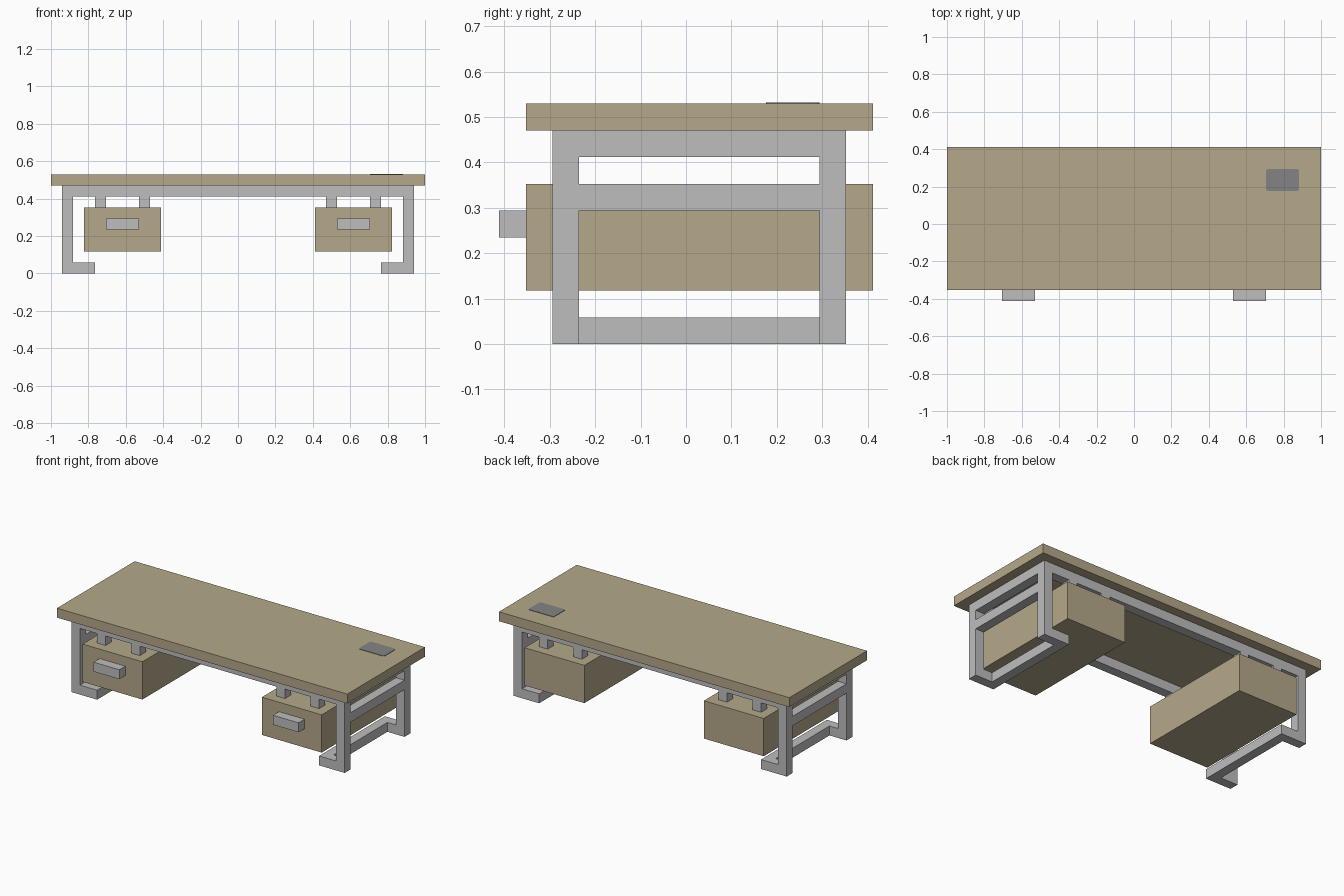
import bpy
import bmesh

# Every measure sits on a regular grid of this size
U = 1 / 17

cube = bpy.data.objects.get("Cube")
if cube:
    bpy.data.objects.remove(cube, do_unlink=True)


def make_material(name, r, g, b):
    mat = bpy.data.materials.new(name)
    mat.use_nodes = True
    mat.diffuse_color = (r, g, b, 1)
    mat.node_tree.nodes["Principled BSDF"].inputs["Base Color"].default_value = (r, g, b, 1)
    return mat


wood = make_material("tan wood", 0.462, 0.397, 0.254)
metal = make_material("light grey metal", 0.515, 0.515, 0.515)
inlay = make_material("dark grey inlay", 0.231, 0.231, 0.235)


def finish(name, bm, mat):
    bmesh.ops.recalc_face_normals(bm, faces=bm.faces)
    mesh = bpy.data.meshes.new(name)
    bm.to_mesh(mesh)
    bm.free()
    mesh.materials.append(mat)
    obj = bpy.data.objects.new(name, mesh)
    bpy.context.collection.objects.link(obj)
    return obj


def prism(name, outline, y0, y1, mat):
    """Extrude an x-z outline from y0 to y1, all in grid units."""
    bm = bmesh.new()
    face = bm.faces.new([bm.verts.new((x * U, y0 * U, z * U)) for x, z in outline])
    new = bmesh.ops.extrude_face_region(bm, geom=[face])["geom"]
    verts = [v for v in new if isinstance(v, bmesh.types.BMVert)]
    bmesh.ops.translate(bm, verts=verts, vec=(0, (y1 - y0) * U, 0))
    return finish(name, bm, mat)


def box(name, xs, ys, zs, mat):
    (x0, x1), (z0, z1) = xs, zs
    return prism(name, [(x0, z0), (x1, z0), (x1, z1), (x0, z1)], *ys, mat)


# Tabletop
box("tabletop", (-17, 17), (-6, 7), (8, 9), wood)

# Front and back frames: top rail, legs and inward feet in one outline
half = [(15, 7), (15, 1), (13, 1), (13, 0), (16, 0), (16, 8)]
arch = half + [(-x, z) for x, z in reversed(half)]
depths = {"front": (-5, -4), "back": (5, 6)}
for end, ys in depths.items():
    prism(end + "_frame", arch, *ys, metal)

for side, s in (("left", 1), ("right", -1)):
    def span(a, b):
        return sorted((s * a, s * b))

    # Rails joining the front and back frames
    box(side + "_top_rail", span(15, 16), (-4, 5), (7, 8), metal)
    box(side + "_middle_rail", span(15, 16), (-4, 5), (5, 6), metal)
    box(side + "_foot_rail", span(13, 14), (-4, 5), (0, 1), metal)

    # Hanging drawer with its handle and four hangers
    box(side + "_drawer", span(7, 14), (-6, 7), (2, 6), wood)
    box(side + "_drawer_handle", span(9, 12), (-7, -6), (4, 5), metal)
    for end, ys in depths.items():
        for place, x in (("inner", 8), ("outer", 12)):
            box(f"{side}_{end}_{place}_hanger", span(x, x + 1), ys, (6, 7), metal)

# Thin inlaid pad with softened corners near the back left of the tabletop
pad = box("tabletop_pad", (12, 15), (3, 5), (9, 9.04), inlay)
bm = bmesh.new()
bm.from_mesh(pad.data)
uprights = [e for e in bm.edges if abs(e.verts[0].co.z - e.verts[1].co.z) > 0.001]
bmesh.ops.bevel(bm, geom=uprights, offset=0.012, segments=3, profile=0.5, affect="EDGES")
bm.to_mesh(pad.data)
bm.free()
